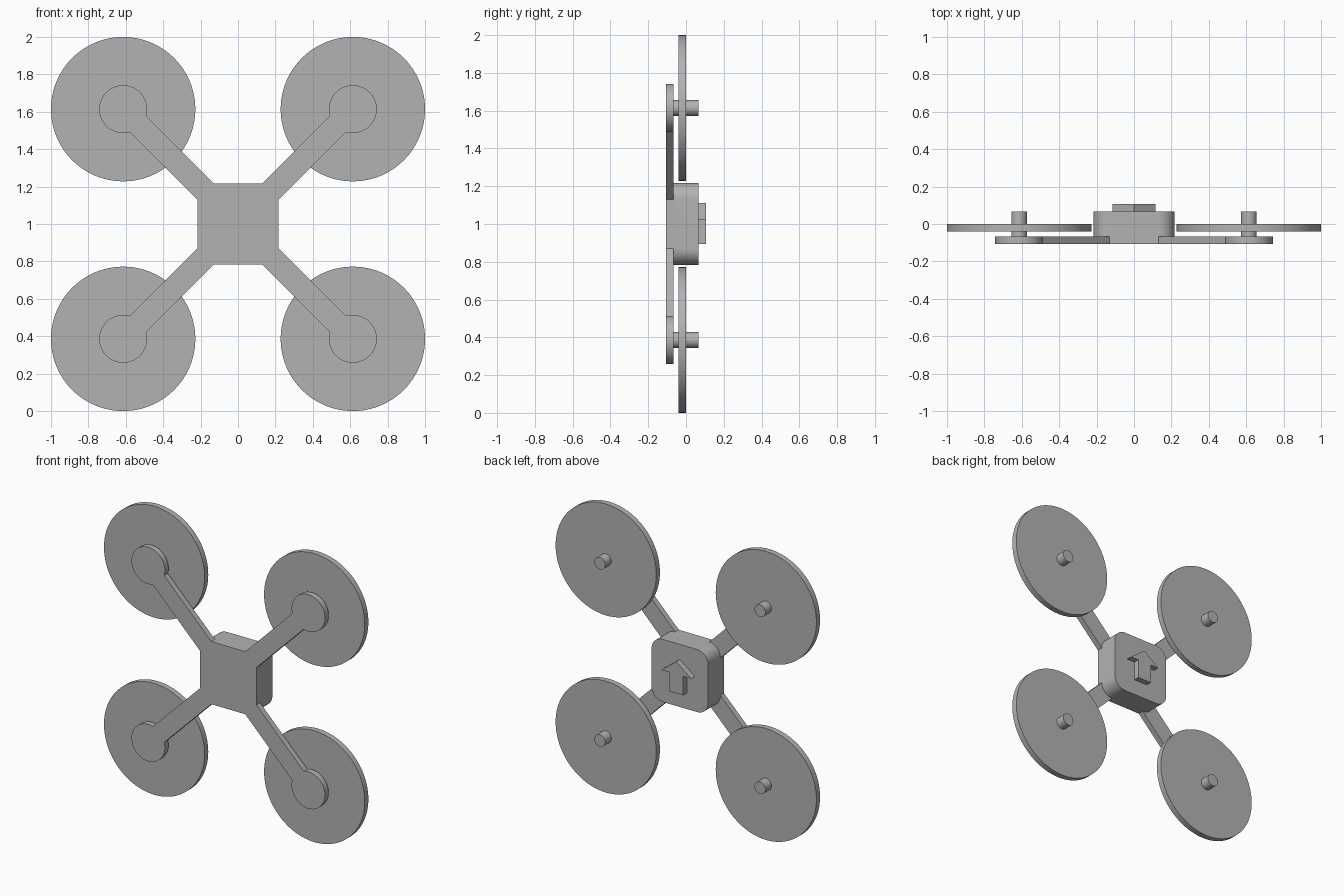
import bpy, bmesh, math

if "Cube" in bpy.data.objects:
    bpy.data.objects.remove(bpy.data.objects["Cube"], do_unlink=True)

grey = bpy.data.materials.new("plain_grey")
grey.use_nodes = True
colour = (0.45, 0.45, 0.45, 1)
grey.diffuse_color = colour
grey.node_tree.nodes["Principled BSDF"].inputs["Base Color"].default_value = colour

MID = 1.0            # height of the centre
ROTOR = 0.614        # rotor offset along x and z
FRONT, PLATE, BACK = -0.107, -0.067, 0.067


def arc(cx, cz, r, start, end, n):
    """Points on an arc, angles in radians."""
    return [(cx + r * math.cos(start + (end - start) * i / n),
             cz + r * math.sin(start + (end - start) * i / n)) for i in range(n + 1)]


def circle(cx, cz, r, n):
    return arc(cx, cz, r, 0, math.tau, n)[:-1]


def prism(name, outline, y0, y1):
    """Extrude an outline in the x-z plane from y0 to y1."""
    bm = bmesh.new()
    face = bm.faces.new([bm.verts.new((x, y0, z + MID)) for x, z in outline])
    moved = bmesh.ops.extrude_face_region(bm, geom=[face])["geom"]
    bmesh.ops.translate(bm, vec=(0, y1 - y0, 0),
                        verts=[v for v in moved if isinstance(v, bmesh.types.BMVert)])
    bmesh.ops.recalc_face_normals(bm, faces=bm.faces)
    mesh = bpy.data.meshes.new(name)
    bm.to_mesh(mesh)
    bm.free()
    obj = bpy.data.objects.new(name, mesh)
    bpy.context.collection.objects.link(obj)
    mesh.materials.append(grey)
    return obj


def select(obj):
    bpy.ops.object.select_all(action='DESELECT')
    obj.select_set(True)
    bpy.context.view_layer.objects.active = obj


def smooth(obj):
    select(obj)
    bpy.ops.object.shade_smooth_by_angle(angle=math.radians(30))


# Rounded central body and four arms with round motor pads
half, corner = 0.217, 0.085
body_outline, arm_outline = [], []
pad, arm_half = 0.128, 0.0615
neck = math.asin(arm_half / pad)
for k in range(4):
    turn = k * math.pi / 2
    sx, sz = ((1, 1), (-1, 1), (-1, -1), (1, -1))[k]
    c = half - corner
    body_outline += arc(sx * c, sz * c, corner, turn, turn + math.pi / 2, 10)
    valley = arm_half * math.sqrt(2)
    arm_outline.append((valley * math.cos(turn), valley * math.sin(turn)))
    facing = turn + math.pi / 4
    arm_outline += arc(sx * ROTOR, sz * ROTOR, pad,
                       facing - math.pi + neck, facing + math.pi - neck, 56)

body = prism("body_and_arms", body_outline, FRONT, BACK)
arms = prism("arms", arm_outline, FRONT, PLATE)
union = body.modifiers.new("join_arms", 'BOOLEAN')
union.operation, union.solver, union.object = 'UNION', 'EXACT', arms
select(body)
bpy.ops.object.modifier_apply(modifier=union.name)
bpy.data.objects.remove(arms, do_unlink=True)
bm = bmesh.new()
bm.from_mesh(body.data)
bmesh.ops.dissolve_limit(bm, angle_limit=math.radians(1), verts=bm.verts, edges=bm.edges)
bm.to_mesh(body.data)
bm.free()
smooth(body)

# Rotor discs on short shafts
for side, sx in (("left", 1), ("right", -1)):
    for level, sz in (("upper", 1), ("lower", -1)):
        x, z = sx * ROTOR, sz * ROTOR
        smooth(prism(f"{level}_{side}_rotor", circle(x, z, 0.386, 96), -0.04, 0.0))
        smooth(prism(f"{level}_{side}_shaft", circle(x, z, 0.042, 32), PLATE - 0.005, BACK))

# Raised direction arrow on the back
right_half = [(0.053, -0.107), (0.053, 0.025), (0.115, 0.025)]
arrow = right_half + [(0, 0.112)] + [(-x, z) for x, z in reversed(right_half)]
prism("direction_arrow", arrow, BACK - 0.005, 0.107)
